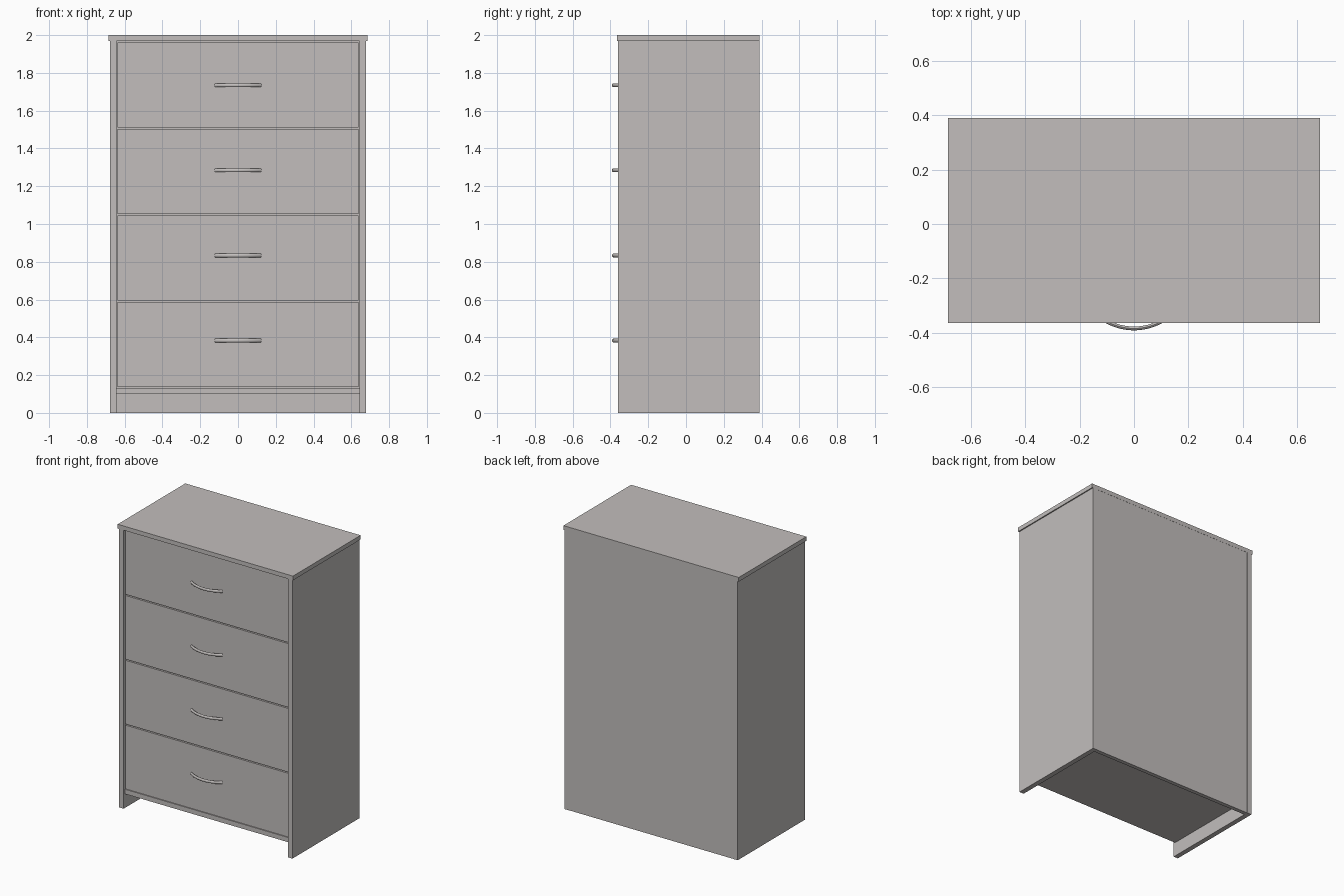
import bpy, bmesh, math

cube = bpy.data.objects.get("Cube")
if cube:
    bpy.data.objects.remove(cube, do_unlink=True)


def make_material(name, color):
    mat = bpy.data.materials.new(name)
    mat.use_nodes = True
    mat.diffuse_color = color
    mat.node_tree.nodes["Principled BSDF"].inputs["Base Color"].default_value = color
    return mat


grey = make_material("warm_grey", (0.54, 0.515, 0.505, 1))


def finish(name, bm):
    bmesh.ops.recalc_face_normals(bm, faces=bm.faces)
    mesh = bpy.data.meshes.new(name)
    bm.to_mesh(mesh)
    bm.free()
    mesh.materials.append(grey)
    obj = bpy.data.objects.new(name, mesh)
    bpy.context.collection.objects.link(obj)
    return obj


def box(name, xs, ys, zs):
    """Board spanning the given (low, high) ranges."""
    bm = bmesh.new()
    bmesh.ops.create_cube(bm, size=1)
    for v in bm.verts:
        v.co = [lo + (c + 0.5) * (hi - lo) for c, (lo, hi) in zip(v.co, (xs, ys, zs))]
    return finish(name, bm)


def handle(name, z, base_y):
    """Bowed bar with an oval section, swept along an arc."""
    half, bow, steps, sides = 0.12, 0.038, 20, 12
    radius = (half * half + bow * bow) / (2 * bow)
    sweep = math.asin(half / radius)
    bm = bmesh.new()
    rings = []
    for i in range(steps + 1):
        a = sweep * (2 * i / steps - 1)
        ring = []
        for j in range(sides):
            t = math.tau * j / sides
            r = radius + 0.007 * math.cos(t)
            ring.append(bm.verts.new((r * math.sin(a),
                                      base_y - bow + radius - r * math.cos(a),
                                      z + 0.01 * math.sin(t))))
        rings.append(ring)
    for a, b in zip(rings, rings[1:]):
        for j in range(sides):
            k = (j + 1) % sides
            bm.faces.new((a[j], a[k], b[k], b[j]))
    bm.faces.new(rings[0])
    bm.faces.new(rings[-1])
    obj = finish(name, bm)
    bpy.ops.object.select_all(action='DESELECT')
    obj.select_set(True)
    bpy.context.view_layer.objects.active = obj
    bpy.ops.object.shade_smooth_by_angle(angle=math.radians(40))


FRONT, BACK, INNER, OUTER = -0.36, 0.39, 0.642, 0.677
FACE = FRONT + 0.013

# Carcass
box("top_board", (-0.685, 0.685), (-0.365, BACK), (1.97, 2.0))
box("left_side", (INNER, OUTER), (FRONT, BACK), (0, 1.97))
box("right_side", (-OUTER, -INNER), (FRONT, BACK), (0, 1.97))
box("back_panel", (-INNER, INNER), (BACK - 0.03, BACK - 0.001), (0, 1.97))
box("bottom_shelf", (-INNER, INNER), (FACE, BACK - 0.03), (0.1, 0.133))

# Drawers, from the bottom up, each with its handle
pitch = 0.458
for i in range(4):
    low = 0.137 + i * pitch
    box(f"drawer_{i + 1}", (-INNER + 0.004, INNER - 0.004),
        (FACE, FACE + 0.035), (low, low + pitch - 0.008))
    handle(f"handle_{i + 1}", 0.383 + i * 0.4505, FACE)
